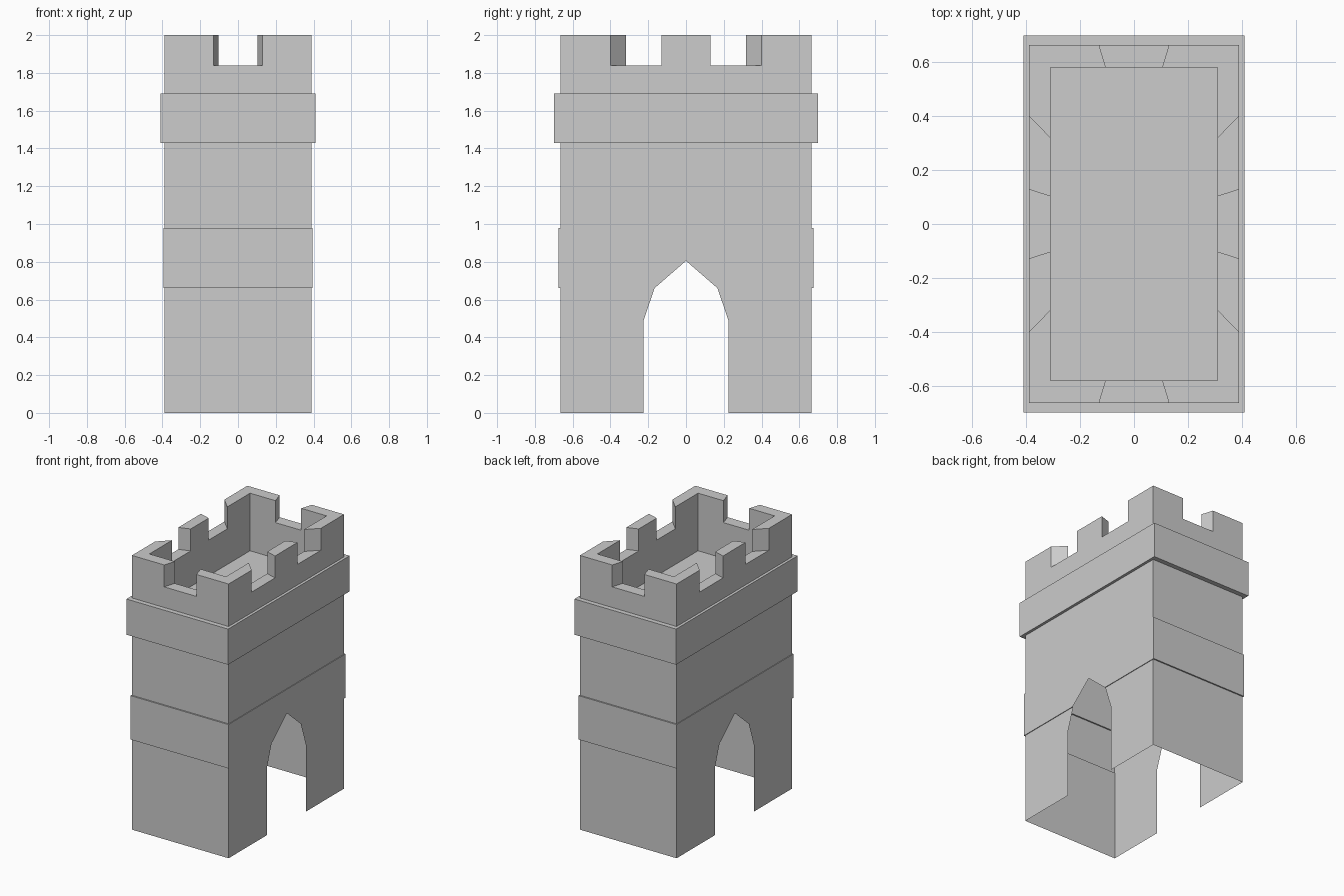
import bpy
import bmesh

cube = bpy.data.objects.get("Cube")
if cube:
    bpy.data.objects.remove(cube, do_unlink=True)

stone = bpy.data.materials.new("grey_stone")
stone.use_nodes = True
GREY = (0.604, 0.604, 0.604, 1)
stone.diffuse_color = GREY
stone.node_tree.nodes["Principled BSDF"].inputs["Base Color"].default_value = GREY

WALL, LOW_BAND, HIGH_BAND = (0.39, 0.665), (0.395, 0.675), (0.41, 0.70)
Z_LOW, Z_LOW_TOP, Z_HIGH, Z_HIGH_TOP = 0.66, 0.98, 1.43, 1.69
Z_FLOOR, Z_NOTCH, Z_TOP = 1.58, 1.84, 2.0


def make_part(name, faces):
    """Join a list of polygons into one welded flat-shaded object."""
    bm = bmesh.new()
    for points in faces:
        bm.faces.new([bm.verts.new(p) for p in points])
    bmesh.ops.remove_doubles(bm, verts=bm.verts, dist=0.0005)
    mesh = bpy.data.meshes.new(name)
    bm.to_mesh(mesh)
    bm.free()
    mesh.materials.append(stone)
    obj = bpy.data.objects.new(name, mesh)
    bpy.context.collection.objects.link(obj)


def with_opposite(faces):
    """Repeat polygons half a turn around the tower."""
    return faces + [[(-x, -y, z) for x, y, z in f] for f in faces]


def at(points, z):
    return [(x, y, z) for x, y in points]


def strip(lower, upper):
    """Quads between two rows of points."""
    return [[lower[i], lower[i + 1], upper[i + 1], upper[i]]
            for i in range(len(lower) - 1)]


def loft(*levels):
    """Rectangular shell through (half sizes, height) levels."""
    rows = [at([(-x, -y), (x, -y), (x, y)], z) for (x, y), z in levels]
    faces = []
    for a, b in zip(rows, rows[1:]):
        faces += strip(a, b)
    return with_opposite(faces)


def end_wall(size, z0, z1):
    x, y = size
    return [(-x, -y, z0), (x, -y, z0), (x, -y, z1), (-x, -y, z1)]


# Lower walls with the straight sides of the two archways
JAMB, SPRING, SHOULDER, APEX = 0.224, 0.49, 0.167, 0.805
x, y = WALL
jamb = [(-y, 0), (-JAMB, 0), (-JAMB, SPRING), (-SHOULDER, Z_LOW), (-y, Z_LOW)]
sides = [[(x, s, z) for s, z in jamb],
         [(x, -s, z) for s, z in reversed(jamb)]]
make_part("lower_walls", with_opposite([end_wall(WALL, 0, Z_LOW)] + sides))

# Lower band with pointed arch tops, and its narrow ledges
bx, by = LOW_BAND
panel = [(-by, Z_LOW), (-SHOULDER, Z_LOW), (0, APEX), (SHOULDER, Z_LOW),
         (by, Z_LOW), (by, Z_LOW_TOP), (-by, Z_LOW_TOP)]
ledges = [
    [(-x, -y, Z_LOW), (x, -y, Z_LOW), (bx, -by, Z_LOW), (-bx, -by, Z_LOW)],
    [(x, -y, Z_LOW), (x, -SHOULDER, Z_LOW), (bx, -SHOULDER, Z_LOW), (bx, -by, Z_LOW)],
    [(x, SHOULDER, Z_LOW), (x, y, Z_LOW), (bx, by, Z_LOW), (bx, SHOULDER, Z_LOW)]]
make_part("lower_band",
          with_opposite([end_wall(LOW_BAND, Z_LOW, Z_LOW_TOP),
                         [(bx, s, z) for s, z in panel]] + ledges)
          + loft((LOW_BAND, Z_LOW_TOP), (WALL, Z_LOW_TOP)))

# Middle walls and projecting upper band
make_part("middle_walls", loft((WALL, Z_LOW_TOP), (WALL, Z_HIGH)))
make_part("upper_band", loft((WALL, Z_HIGH), (HIGH_BAND, Z_HIGH),
                             (HIGH_BAND, Z_HIGH_TOP), (WALL, Z_HIGH_TOP)))


# Battlements: parapet ring with flared notches around a sunken roof floor
def half_ring(hx, hy, near, far):
    return [(-hx, -hy), (-near, -hy), (near, -hy), (hx, -hy),
            (hx, -far), (hx, -near), (hx, near), (hx, far), (hx, hy)]


outer = half_ring(*WALL, 0.13, 0.40)
inner = half_ring(0.309, 0.58, 0.104, 0.318)
out_notch, in_notch = at(outer, Z_NOTCH), at(inner, Z_NOTCH)
out_top, in_top = at(outer, Z_TOP), at(inner, Z_TOP)
parapet = strip(at(outer, Z_HIGH_TOP), out_notch)
parapet += strip(in_notch, at(inner, Z_FLOOR))
NOTCHES = (1, 4, 6)
for i in range(len(outer) - 1):
    j = i + 1
    if i in NOTCHES:
        parapet += [[out_notch[i], out_notch[j], in_notch[j], in_notch[i]],
                    [out_notch[i], in_notch[i], in_top[i], out_top[i]],
                    [in_notch[j], out_notch[j], out_top[j], in_top[j]]]
    else:
        parapet += [[out_top[i], out_top[j], in_top[j], in_top[i]],
                    [out_notch[i], out_notch[j], out_top[j], out_top[i]],
                    [in_top[i], in_top[j], in_notch[j], in_notch[i]]]
floor_half = inner[:-1]
roof_floor = at(floor_half + [(-a, -b) for a, b in floor_half], Z_FLOOR)
make_part("battlements", with_opposite(parapet) + [roof_floor])
